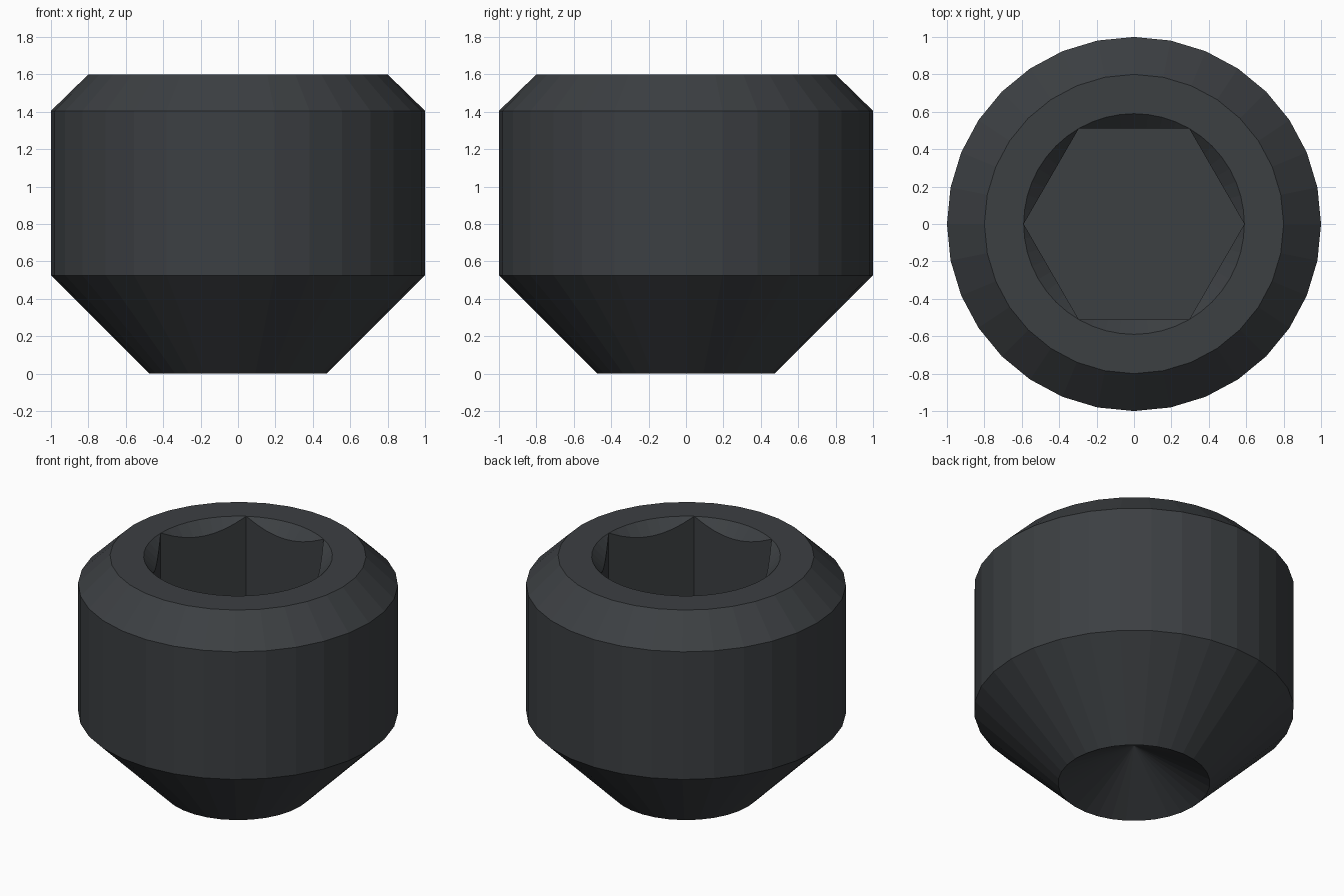
import bpy, bmesh
from math import cos, sin, pi, radians

if "Cube" in bpy.data.objects:
    bpy.data.objects.remove(bpy.data.objects["Cube"])

SIDES = 32          # facets of the outer body
SOCKET_STEPS = 48   # samples round the socket mouth, 8 per hex flat
HEX_R = 0.59        # hex corner radius
TOP, FLOOR = 1.6, 0.8

bm = bmesh.new()


def make_ring(count, point):
    return [bm.verts.new(point(2 * pi * i / count)) for i in range(count)]


def circle(r, z):
    return lambda a: (r * cos(a), r * sin(a), z)


def hex_radius(a):
    return HEX_R * cos(pi / 6) / cos(a % (pi / 3) - pi / 6)


def skin(lower, upper):
    n = len(lower)
    for i in range(n):
        j = (i + 1) % n
        loop = [lower[i], lower[j], upper[j], upper[i]]
        bm.faces.new(list(dict.fromkeys(loop)))


# Outer body: conical point, barrel, top chamfer
profile = [(0.475, 0), (1, 0.525), (1, 1.405), (0.8, TOP)]
rings = [make_ring(SIDES, circle(r, z)) for r, z in profile]
for a, b in zip(rings, rings[1:]):
    skin(a, b)

# Conical cup in the tip
apex = bm.verts.new((0, 0, 0.27))
for i in range(SIDES):
    bm.faces.new((rings[0][(i + 1) % SIDES], rings[0][i], apex))


# Socket: round mouth, 45 degree countersink meeting the hex walls, flat floor
def countersink(a):
    r = hex_radius(a)
    return (r * cos(a), r * sin(a), TOP - (HEX_R - r))


def floor_edge(a):
    r = hex_radius(a)
    return (r * cos(a), r * sin(a), FLOOR)


mouth = make_ring(SOCKET_STEPS, circle(HEX_R, TOP))
lip = make_ring(SOCKET_STEPS, countersink)
for i in range(0, SOCKET_STEPS, SOCKET_STEPS // 6):   # corners touch the rim
    bm.verts.remove(lip[i])
    lip[i] = mouth[i]
base = make_ring(SOCKET_STEPS, floor_edge)
skin(lip, mouth)
skin(base, lip)
bm.faces.new(base)

# Flat annulus round the socket
step = 2 * pi
i = j = 0
while i < SIDES or j < SOCKET_STEPS:
    o, m = rings[-1][i % SIDES], mouth[j % SOCKET_STEPS]
    if j >= SOCKET_STEPS or (i < SIDES and (i + 1) / SIDES <= (j + 1) / SOCKET_STEPS):
        i += 1
        bm.faces.new((o, rings[-1][i % SIDES], m))
    else:
        j += 1
        bm.faces.new((o, mouth[j % SOCKET_STEPS], m))

bmesh.ops.recalc_face_normals(bm, faces=bm.faces)
mesh = bpy.data.meshes.new("set_screw")
bm.to_mesh(mesh)
bm.free()

screw = bpy.data.objects.new("set_screw", mesh)
bpy.context.collection.objects.link(screw)

# Black oxide steel
steel = bpy.data.materials.new("dark_steel")
steel.diffuse_color = (0.045, 0.05, 0.055, 1)
steel.use_nodes = True
steel.node_tree.nodes["Principled BSDF"].inputs["Base Color"].default_value = steel.diffuse_color
mesh.materials.append(steel)
